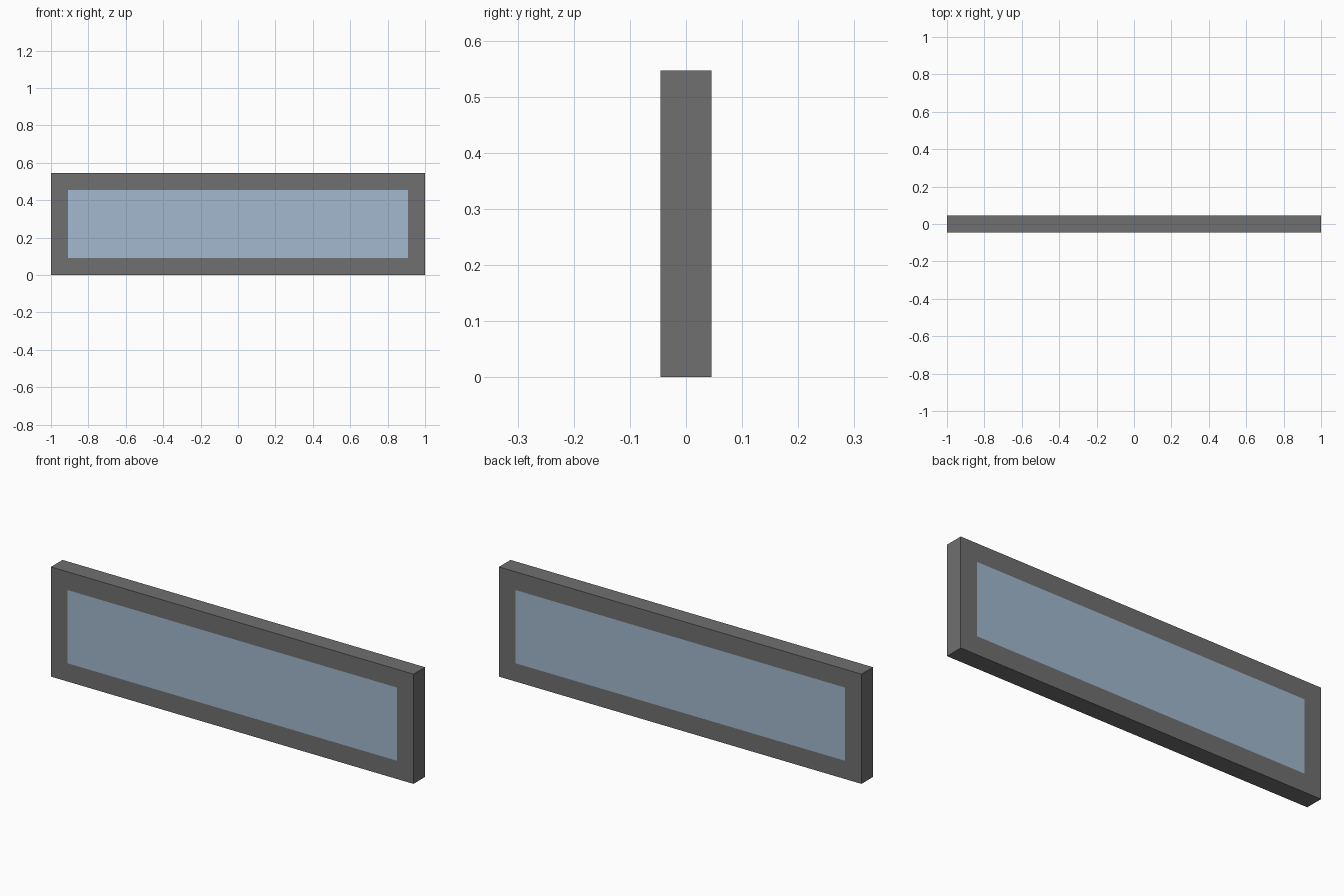
import bpy, bmesh

if "Cube" in bpy.data.objects:
    bpy.data.objects.remove(bpy.data.objects["Cube"])

W, H, D, B = 2.0, 0.547, 0.091, 0.091   # width, height, depth, border


def material(name, rgb):
    m = bpy.data.materials.new(name)
    m.diffuse_color = (*rgb, 1)
    m.use_nodes = True
    m.node_tree.nodes["Principled BSDF"].inputs["Base Color"].default_value = m.diffuse_color
    return m


def finish(name, bm, mat):
    bmesh.ops.recalc_face_normals(bm, faces=bm.faces)
    me = bpy.data.meshes.new(name)
    bm.to_mesh(me)
    bm.free()
    me.materials.append(mat)
    ob = bpy.data.objects.new(name, me)
    bpy.context.collection.objects.link(ob)


def rect(bm, inset, y):
    x, z0, z1 = W / 2 - inset, inset, H - inset
    return [bm.verts.new((px, y, pz)) for px, pz in
            ((-x, z0), (x, z0), (x, z1), (-x, z1))]


# Frame: four loops joined into a closed rectangular ring
bm = bmesh.new()
loops = [rect(bm, i, y) for i, y in
         ((0, -D / 2), (0, D / 2), (B, D / 2), (B, -D / 2))]
for k in range(4):
    a, b = loops[k], loops[(k + 1) % 4]
    for i in range(4):
        j = (i + 1) % 4
        bm.faces.new((a[i], a[j], b[j], b[i]))
finish("window_frame", bm, material("dark_grey", (0.16, 0.16, 0.16)))

# Glass: solid pane filling the opening, flush on both sides
bm = bmesh.new()
front, back = rect(bm, B, -D / 2), rect(bm, B, D / 2)
bm.faces.new(front)
bm.faces.new(back[::-1])
for i in range(4):
    j = (i + 1) % 4
    bm.faces.new((front[i], front[j], back[j], back[i]))
finish("glass_pane", bm, material("pale_blue", (0.36, 0.48, 0.61)))
